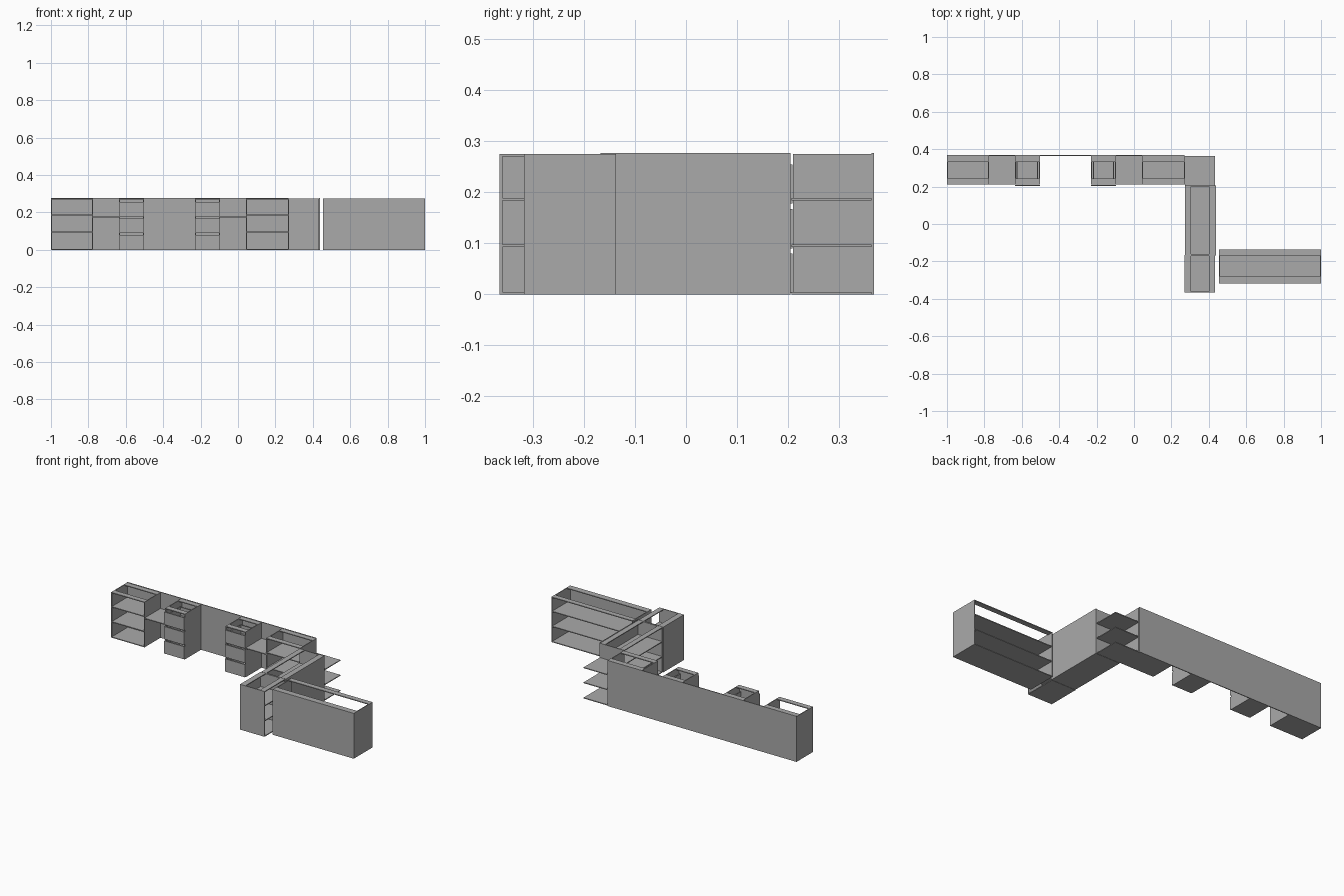
import bpy
import bmesh
from mathutils import Matrix, Vector

cube = bpy.data.objects.get("Cube")
if cube:
    bpy.data.objects.remove(cube, do_unlink=True)

grey = bpy.data.materials.new("plain_grey")
grey.use_nodes = True
GREY = (0.4, 0.4, 0.4, 1)
grey.diffuse_color = GREY
grey.node_tree.nodes["Principled BSDF"].inputs["Base Color"].default_value = GREY

T = 0.005          # board thickness
H = 0.275          # cabinet height
RAIL = 0.032       # width of the top rails
SHELVES = (0, 0.093, 0.184)


def boards(name, boxes):
    """One object from boards given as (x0, x1, y0, y1, z0, z1)."""
    bm = bmesh.new()
    for x0, x1, y0, y1, z0, z1 in boxes:
        size = Matrix.Diagonal((x1 - x0, y1 - y0, z1 - z0, 1))
        mid = Vector((x0 + x1, y0 + y1, z0 + z1)) / 2
        bmesh.ops.create_cube(bm, size=1, matrix=Matrix.Translation(mid) @ size)
    mesh = bpy.data.meshes.new(name)
    bm.to_mesh(mesh)
    bm.free()
    mesh.materials.append(grey)
    obj = bpy.data.objects.new(name, mesh)
    bpy.context.collection.objects.link(obj)
    return obj


def cabinet(name, x0, x1, y0, y1, levels=SHELVES, along="x", back=None):
    """Cabinet with two ends, shelves and two top rails, open on one long side."""
    parts = []
    if along == "x":
        parts += [(x, x + T, y0, y1, 0, H) for x in (x0, x1 - T)]
        parts += [(x0 + T, x1 - T, y, y + RAIL, H - T, H) for y in (y0, y1 - RAIL)]
        parts += [(x0 + T, x1 - T, y0, y1, z, z + T) for z in levels]
    else:
        parts += [(x0, x1, y, y + T, 0, H) for y in (y0, y1 - T)]
        parts += [(x, x + RAIL, y0 + T, y1 - T, H - T, H) for x in (x0, x1 - RAIL)]
        parts += [(x0, x1, y0 + T, y1 - T, z, z + T) for z in levels]
    if back:
        parts.append(back)
    return boards(name, parts)


# Wall run: back panel and open cabinets at both ends
FRONT, BACK = 0.21, 0.363
boards("wall_back_panel", [(-1, 0.27, BACK, BACK + T, 0, H + 0.002)])
cabinet("right_open_cabinet", -1, -0.775, FRONT, BACK)
cabinet("left_open_cabinet", 0.042, 0.272, FRONT, BACK)

# Drawer pedestals with the linking shelves beside them
for side, x0, x1, s0, s1 in (("right", -0.637, -0.503, -0.775, -0.637),
                             ("left", -0.23, -0.096, -0.096, 0.042)):
    cabinet(side + "_drawer_pedestal", x0, x1, FRONT, BACK, levels=(0,))
    boards(side + "_linking_shelf", [(s0, s1, FRONT, BACK, 0.173, 0.173 + T)])
    for i, z in enumerate((0.003, 0.09, 0.178)):
        a, b, top = x0 + 0.01, x1 - 0.01, z + 0.06
        boards(f"{side}_drawer_{i + 1}", [
            (x0, x1, FRONT - 0.008, FRONT - 0.001, z, z + 0.077),
            (a, b, FRONT, 0.34, z + 0.006, z + 0.01),
            (a, a + T, FRONT, 0.34, z + 0.006, top),
            (b - T, b, FRONT, 0.34, z + 0.006, top),
            (a, b, 0.335, 0.34, z + 0.006, top)])

# Open corner shelves
boards("corner_shelves", [(0.272, 0.434, 0.207, BACK, z, z + T) for z in SHELVES])

# Long side cabinet, open towards the room
cabinet("side_cabinet", 0.272, 0.434, -0.165, 0.205, along="y",
        back=(0.434, 0.439, -0.168, 0.205, 0, H + 0.002))

# End cabinet, open on the opposite side
cabinet("end_cabinet", 0.272, 0.434, -0.365, -0.167, along="y",
        back=(0.269, 0.273, -0.365, -0.167, 0, H))

# Separate counter with a solid front, open behind
cabinet("counter", 0.455, 1, -0.312, -0.137,
        back=(0.455, 1, -0.317, -0.312, 0, H))
